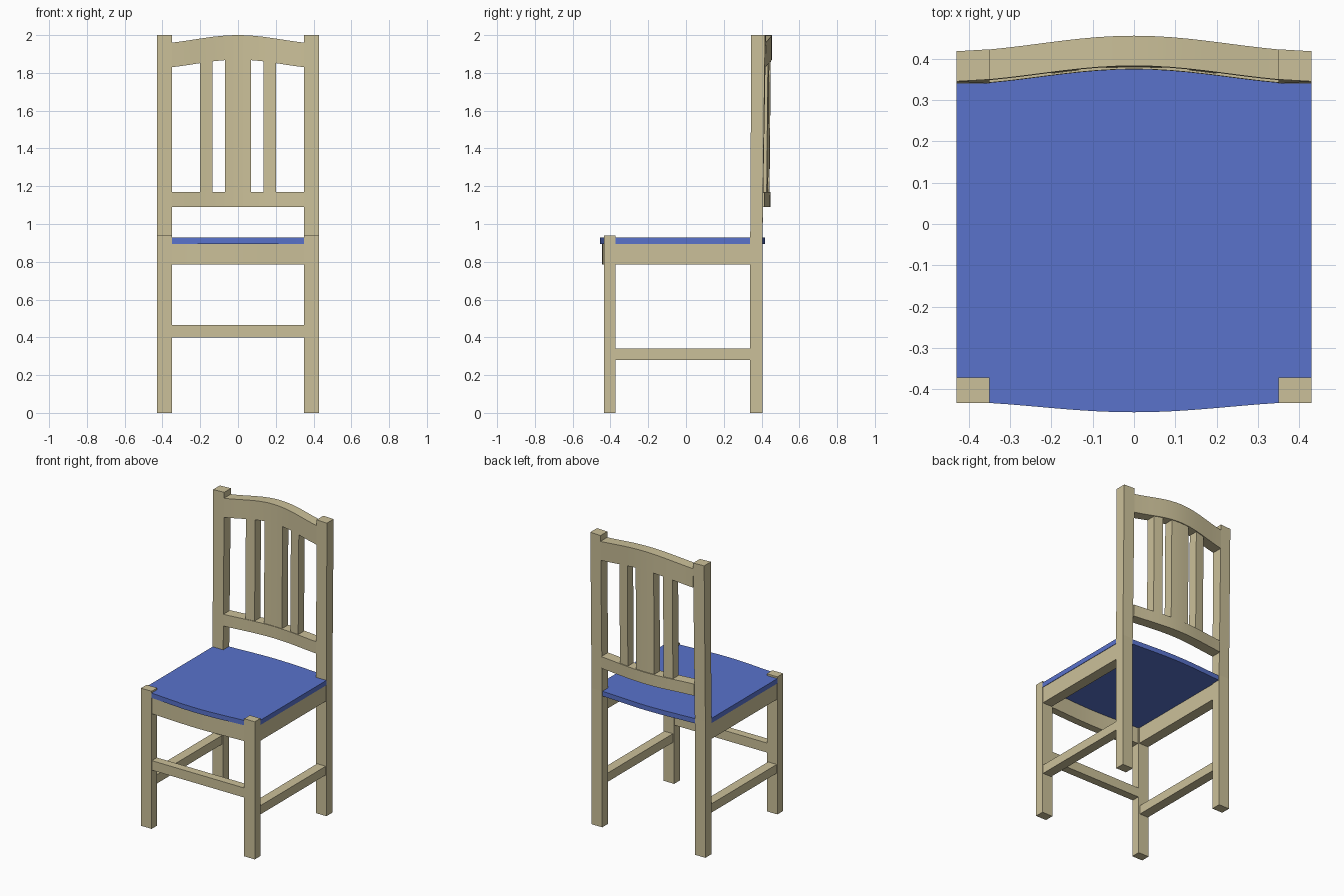
import bpy, bmesh, math

if "Cube" in bpy.data.objects:
    bpy.data.objects.remove(bpy.data.objects["Cube"])


def material(name, color):
    m = bpy.data.materials.new(name)
    m.diffuse_color = color
    m.use_nodes = True
    m.node_tree.nodes["Principled BSDF"].inputs["Base Color"].default_value = m.diffuse_color
    return m


WOOD = material("wood", (0.60, 0.53, 0.32, 1))
BLUE = material("blue_seat", (0.10, 0.17, 0.60, 1))


def bell(x):
    """Bow of the chair seen from above: 1 in the middle, 0 at the sides."""
    return 0.5 + 0.5 * math.cos(math.pi * x / 0.46)


def lean(z):
    """Backward tilt of the backrest above the seat."""
    return 0.010 * max(0.0, (z - 0.93) / 1.07)


def finish(name, bm, mat, smooth=False):
    bmesh.ops.recalc_face_normals(bm, faces=bm.faces)
    me = bpy.data.meshes.new(name)
    bm.to_mesh(me)
    bm.free()
    me.materials.append(mat)
    ob = bpy.data.objects.new(name, me)
    bpy.context.collection.objects.link(ob)
    if smooth:
        bpy.ops.object.select_all(action='DESELECT')
        ob.select_set(True)
        bpy.context.view_layer.objects.active = ob
        bpy.ops.object.shade_smooth_by_angle(angle=math.radians(25))
    return ob


def loft(name, rings, mat=WOOD, smooth=False):
    """Skin a row of equal vertex rings and cap both ends."""
    bm = bmesh.new()
    rows = [[bm.verts.new(p) for p in r] for r in rings]
    n = len(rows[0])
    for a, b in zip(rows, rows[1:]):
        for i in range(n):
            bm.faces.new((a[i], a[(i + 1) % n], b[(i + 1) % n], b[i]))
    bm.faces.new(rows[0])
    bm.faces.new(rows[-1])
    return finish(name, bm, mat, smooth)


def bar(name, x0, x1, y0, y1, z0, z1):
    """Straight box between two corners."""
    return loft(name, [[(x0, y0, z), (x1, y0, z), (x1, y1, z), (x0, y1, z)] for z in (z0, z1)])


def bowed(name, x0, x1, front, rear, low, high, n=16):
    """Curved board running along x; the limits are functions of x."""
    rings = []
    for i in range(n + 1):
        x = x0 + (x1 - x0) * i / n
        lo, hi = low(x), high(x)
        rings.append([(x, front(x) + lean(lo), lo), (x, rear(x) + lean(lo), lo),
                      (x, rear(x) + lean(hi), hi), (x, front(x) + lean(hi), hi)])
    return loft(name, rings, smooth=True)


# legs, side aprons and side stretchers, left and right
for side, s in (("left", -1), ("right", 1)):
    xi, xo = 0.35 * s, 0.43 * s
    bar(side + "_front_leg", xi, xo, -0.433, -0.372, 0, 0.94)
    rings = []
    for z, k in ((0, 0), (0.93, 0), (2.0, 1)):
        fi, fo = (k * (0.038 * bell(x)) + lean(z) * 0.5 for x in (xi, xo))
        rings.append([(xi, 0.34 + fi, z), (xo, 0.34 + fo, z),
                      (xo, 0.405 + fo + 0.008 * k, z), (xi, 0.405 + fi + 0.008 * k, z)])
    loft(side + "_back_post", rings)
    bar(side + "_apron", 0.355 * s, 0.427 * s, -0.372, 0.34, 0.785, 0.895)
    bar(side + "_stretcher", 0.36 * s, 0.425 * s, -0.372, 0.34, 0.28, 0.34)

# front stretcher and bowed front apron
bar("front_stretcher", -0.35, 0.35, -0.43, -0.375, 0.40, 0.465)
bowed("front_apron", -0.35, 0.35, lambda x: -0.427 - 0.017 * bell(x),
      lambda x: -0.375 - 0.017 * bell(x), lambda x: 0.785, lambda x: 0.895)

# backrest: bowed rails and upright slats
front = lambda x: 0.335 + 0.038 * bell(x)
rear = lambda x: 0.408 + 0.038 * bell(x)
arch = lambda x: 1.824 + 0.046 * bell(x)
bowed("top_rail", -0.35, 0.35, front, rear, arch, lambda x: 1.954 + 0.046 * bell(x))
bowed("lower_rail", -0.35, 0.35, front, rear, lambda x: 1.09, lambda x: 1.17)
for name, x0, x1 in (("left_slat", -0.2, -0.135), ("middle_slat", -0.068, 0.068),
                     ("right_slat", 0.135, 0.2)):
    bowed(name, x0, x1, lambda x: front(x) + 0.004, lambda x: rear(x) - 0.006,
          lambda x: 1.168, lambda x: arch(x) + 0.002, 4)

# seat panel notched around the four legs, bowed front and back
xs = [-0.35 + 0.7 * i / 16 for i in range(17)]
outline = [(x, -0.430 - 0.026 * bell(x)) for x in xs]
outline += [(0.35, -0.372), (0.43, -0.372), (0.43, 0.34), (0.35, 0.34)]
outline += [(x, 0.398 + 0.02 * bell(x)) for x in reversed(xs)]
outline += [(-0.35, 0.34), (-0.43, 0.34), (-0.43, -0.372), (-0.35, -0.372)]
loft("seat", [[(x, y, z) for x, y in outline] for z in (0.895, 0.928)], BLUE)
